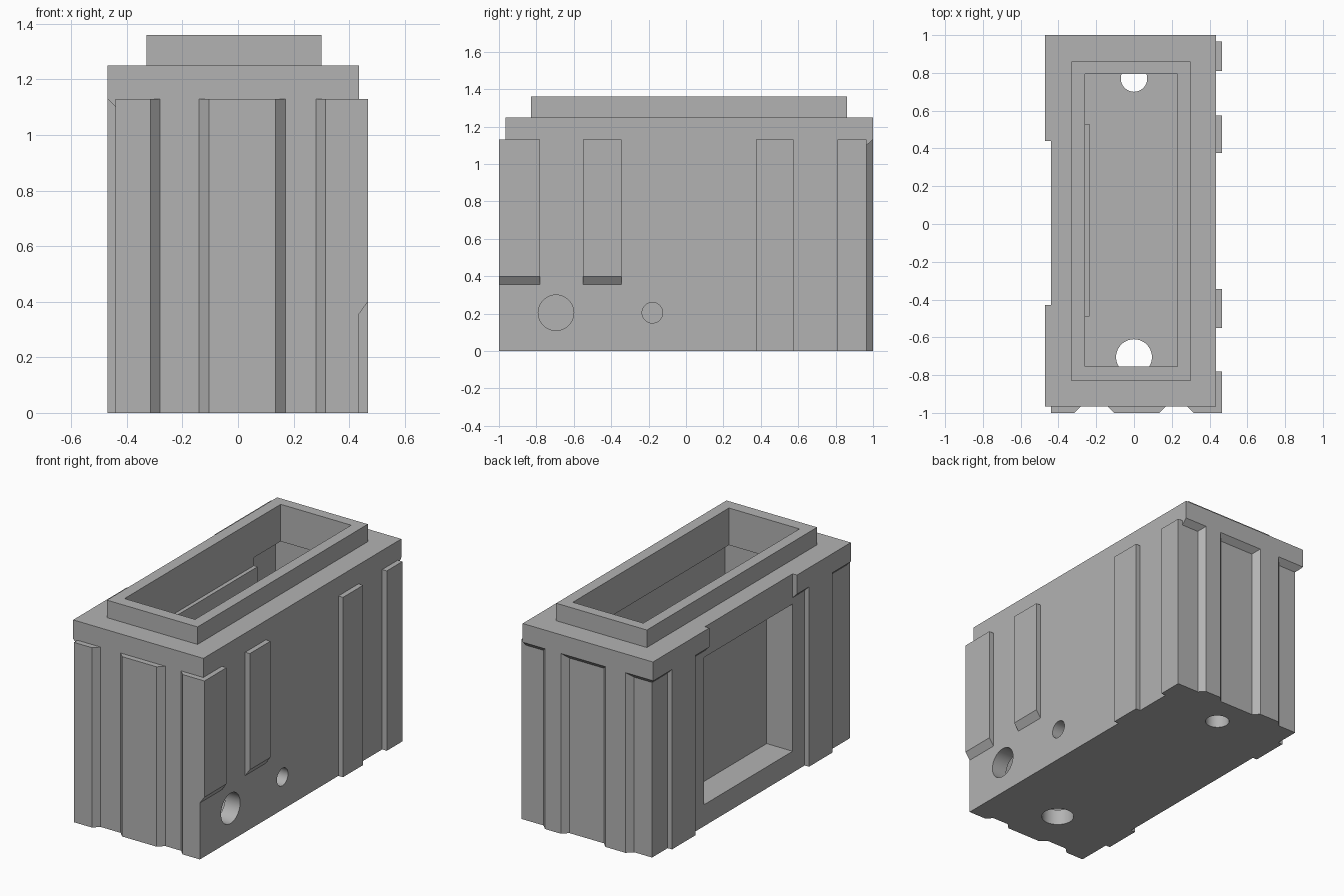
import bpy, bmesh
from mathutils import Matrix, Vector

if "Cube" in bpy.data.objects:
    bpy.data.objects.remove(bpy.data.objects["Cube"])

grey = bpy.data.materials.new("plain grey")
grey.use_nodes = True
COLOUR = (0.45, 0.45, 0.45, 1)
grey.diffuse_color = COLOUR
grey.node_tree.nodes["Principled BSDF"].inputs["Base Color"].default_value = COLOUR


def finish(name, bm):
    bmesh.ops.recalc_face_normals(bm, faces=bm.faces)
    mesh = bpy.data.meshes.new(name)
    bm.to_mesh(mesh)
    bm.free()
    mesh.materials.append(grey)
    ob = bpy.data.objects.new(name, mesh)
    bpy.context.collection.objects.link(ob)
    return ob


def loft(name, axis, near, far):
    """Block between two rectangles; each is (depth, side0, side1, z0, z1)."""
    bm = bmesh.new()
    rings = []
    for d, s0, s1, z0, z1 in (near, far):
        corners = ((s0, z0), (s1, z0), (s1, z1), (s0, z1))
        rings.append([bm.verts.new((d, s, z) if axis == "x" else (s, d, z))
                      for s, z in corners])
    a, b = rings
    bm.faces.new(a)
    bm.faces.new(b)
    for i in range(4):
        j = (i + 1) % 4
        bm.faces.new((a[i], a[j], b[j], b[i]))
    return finish(name, bm)


def box(name, x0, x1, y0, y1, z0, z1):
    return loft(name, "x", (x0, y0, y1, z0, z1), (x1, y0, y1, z0, z1))


def cylinder(name, centre, radius, depth, axis):
    bm = bmesh.new()
    turn = Matrix.Rotation(1.570796, 4, "Y") if axis == "x" else Matrix()
    bmesh.ops.create_cone(bm, cap_ends=True, segments=48, radius1=radius,
                          radius2=radius, depth=depth,
                          matrix=Matrix.Translation(Vector(centre)) @ turn)
    return finish(name, bm)


def combine(target, tool, operation="DIFFERENCE"):
    """Apply a boolean and discard the tool."""
    mod = target.modifiers.new("cut", "BOOLEAN")
    mod.solver = "EXACT"
    mod.operation = operation
    mod.object = tool
    graph = bpy.context.evaluated_depsgraph_get()
    mesh = bpy.data.meshes.new_from_object(target.evaluated_get(graph))
    target.modifiers.clear()
    target.data = mesh
    bpy.data.objects.remove(tool)


# Main block with its raised neck
body = box("body", -0.47, 0.435, -0.965, 1.0, 0, 1.25)
combine(body, box("neck", -0.33, 0.30, -0.83, 0.86, 1.2, 1.36), "UNION")

# Hollow inside and neck opening
combine(body, box("cavity", -0.365, 0.33, -0.86, 0.895, 0.1, 1.127))
combine(body, box("opening", -0.26, 0.23, -0.755, 0.795, 1.1, 1.5))

# Inner backing of the window pocket
combine(body, box("pocket_block", -0.41, -0.26, -0.49, 0.53, 0.05, 1.17), "UNION")
combine(body, box("pocket_back", -0.30, -0.235, -0.49, 0.53, 0.05, 1.076), "UNION")

# Grooves in the right side, each with a sloping roof
for y0, y1 in ((-1.2, -0.785), (-0.55, 0.575), (0.81, 1.2)):
    combine(body, loft("side_groove", "x", (-0.44, y0, y1, -0.1, 1.10),
                       (-0.50, y0, y1, -0.1, 1.16)))

# Grooves in the back, with sloping roofs and flared walls
for x0, x1 in ((-0.7, -0.28), (-0.14, 0.17), (0.28, 0.7)):
    combine(body, loft("back_groove", "y",
                       (0.965, x0 + 0.035, x1 - 0.035, -0.1, 1.10),
                       (1.035, x0 - 0.035, x1 + 0.035, -0.1, 1.165)))

# Full-height relief and window pocket
combine(body, box("relief", -0.6, -0.44, -0.43, 0.44, -0.1, 1.4))
combine(body, box("pocket", -0.6, -0.26, -0.43, 0.45, 0.135, 1.06))

# Round holes through the left wall and the floor
for y, r in ((-0.695, 0.095), (-0.18, 0.055)):
    combine(body, cylinder("wall_hole", (0.4, y, 0.205), r, 0.3, "x"))
for y, r in ((-0.705, 0.095), (0.77, 0.07)):
    combine(body, cylinder("floor_hole", (0, y, 0.05), r, 0.2, "z"))

# Front tongues with bevelled edges
for name, x0, x1, b0, b1 in (("right", -0.44, -0.28, 0, 0.035),
                             ("middle", -0.14, 0.17, 0.035, 0.035),
                             ("left", 0.28, 0.435, 0.035, 0)):
    loft("front_tongue_" + name, "y", (-0.965, x0, x1, 0, 1.13),
         (-1.0, x0 + b0, x1 - b1, 0, 1.13))

# Side tongues: the two near the front stop above the holes
for i, (y0, y1, z0, z1) in enumerate(((-1.0, -0.78, 0.355, 0.40),
                                      (-0.55, -0.345, 0.355, 0.40),
                                      (0.375, 0.575, 0, 0),
                                      (0.81, 0.965, 0, 0))):
    loft("side_tongue_%d" % (i + 1), "x", (0.435, y0, y1, z0, 1.13),
         (0.467, y0, y1, z1, 1.13))

# Flat faces, with only the round holes smoothed
bpy.ops.object.select_all(action="DESELECT")
body.select_set(True)
bpy.context.view_layer.objects.active = body
bpy.ops.object.shade_smooth_by_angle(angle=0.4)
